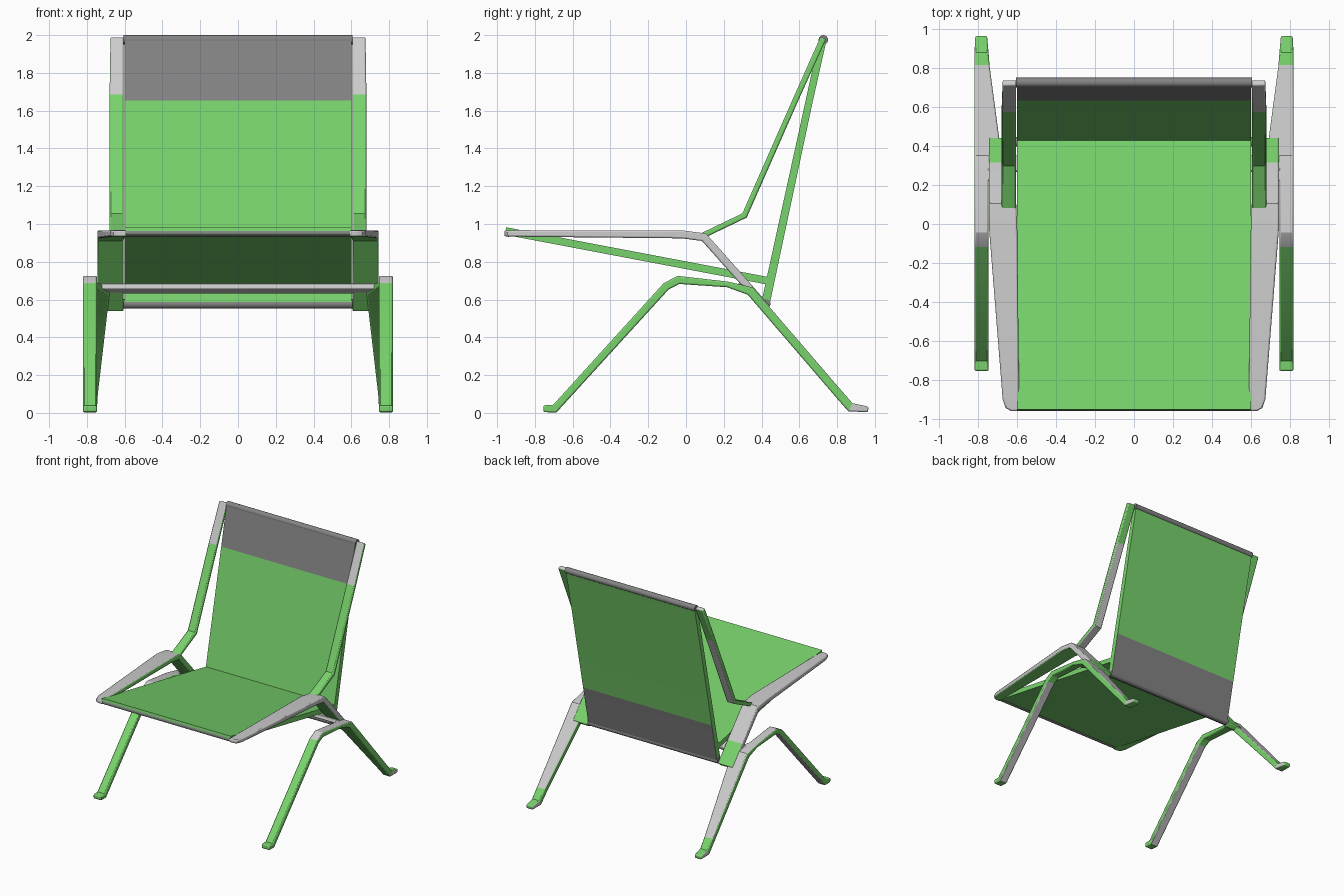
import bpy, bmesh, math
from mathutils import Vector

if "Cube" in bpy.data.objects:
    bpy.data.objects.remove(bpy.data.objects["Cube"])


def material(name, rgb):
    m = bpy.data.materials.new(name)
    m.diffuse_color = (*rgb, 1)
    m.use_nodes = True
    m.node_tree.nodes["Principled BSDF"].inputs["Base Color"].default_value = m.diffuse_color
    return m


GREEN, GREY, DARK = 0, 1, 2
MATS = [material("green", (0.19, 0.65, 0.15)),
        material("light_grey", (0.8, 0.8, 0.8)),
        material("dark_grey", (0.23, 0.23, 0.23))]
OUTER, UNDER, INNER, TOP = range(4)


def finish(ob, bevel, mirror):
    if mirror:
        ob.modifiers.new("mirror", 'MIRROR')
    if bevel:
        b = ob.modifiers.new("bevel", 'BEVEL')
        b.width, b.segments = bevel, 2
        b.limit_method, b.angle_limit = 'ANGLE', math.radians(50)
    bpy.ops.object.select_all(action='DESELECT')
    ob.select_set(True)
    bpy.context.view_layer.objects.active = ob
    bpy.ops.object.shade_smooth_by_angle(angle=math.radians(30))


def ribbon(name, path, colours=None, base=GREEN, bevel=0.008, mirror=True):
    """Rectangular bar along side-view points (y, z, x_inner, x_outer, thickness)."""
    colours = colours or {}
    bm = bmesh.new()
    pts = [Vector(p[:2]) for p in path]
    dirs = [(b - a).normalized() for a, b in zip(pts, pts[1:])]
    rings = []
    for i, (p, (_, _, xi, xo, t)) in enumerate(zip(pts, path)):
        d0, d1 = dirs[max(i - 1, 0)], dirs[min(i, len(dirs) - 1)]
        d = (d0 + d1).normalized()
        n = Vector((-d.y, d.x)) * (t / 2 / max(d.dot(d1), 0.5))
        a, b = p + n, p - n
        rings.append([bm.verts.new((x, q.x, q.y))
                      for x, q in ((xo, a), (xo, b), (xi, b), (xi, a))])
    for s, (r0, r1) in enumerate(zip(rings, rings[1:])):
        for k in range(4):
            f = bm.faces.new((r0[k], r0[(k + 1) % 4], r1[(k + 1) % 4], r1[k]))
            f.material_index = colours.get((s, k), base)
    for s, r in ((0, rings[0]), (len(dirs) - 1, rings[-1])):
        bm.faces.new(r).material_index = colours.get((s, TOP), base)
    bmesh.ops.recalc_face_normals(bm, faces=bm.faces)
    me = bpy.data.meshes.new(name)
    bm.to_mesh(me)
    bm.free()
    for m in MATS:
        me.materials.append(m)
    ob = bpy.data.objects.new(name, me)
    bpy.context.collection.objects.link(ob)
    finish(ob, bevel, mirror)


def rod(name, y, z, r, half):
    bpy.ops.mesh.primitive_cylinder_add(vertices=20, radius=r, depth=2 * half,
                                        location=(0, y, z), rotation=(0, math.pi / 2, 0))
    ob = bpy.context.object
    ob.name = name
    ob.data.materials.append(MATS[DARK])
    finish(ob, 0, False)


# legs: front foot, hump, wide hip tapering to the rear foot
ribbon("legs", [
    (-0.755, 0.022, 0.747, 0.82, 0.036), (-0.695, 0.022, 0.747, 0.82, 0.04),
    (-0.105, 0.67, 0.747, 0.82, 0.042), (-0.04, 0.704, 0.747, 0.82, 0.042),
    (0.22, 0.68, 0.747, 0.82, 0.03), (0.34, 0.645, 0.68, 0.82, 0.045),
    (0.80, 0.11, 0.742, 0.82, 0.045), (0.87, 0.03, 0.747, 0.82, 0.045),
    (0.965, 0.018, 0.755, 0.815, 0.03)],
    {(1, UNDER): GREY, (2, TOP): GREY, (3, TOP): GREY, (4, TOP): GREY,
     (5, TOP): GREY, (7, OUTER): GREY, (7, INNER): GREY})

# seat rails: rounded front corner, flare, then drop to the hip
grey_rail = {(s, k): GREY for s in range(6) for k in (TOP, OUTER)}
ribbon("seat_rails", [
    (-0.962, 0.95, 0.59, 0.63, 0.03), (-0.945, 0.95, 0.59, 0.66, 0.032),
    (-0.90, 0.95, 0.59, 0.675, 0.034), (-0.02, 0.945, 0.60, 0.745, 0.042),
    (0.095, 0.93, 0.605, 0.745, 0.042), (0.30, 0.70, 0.605, 0.745, 0.042),
    (0.43, 0.55, 0.605, 0.745, 0.042)],
    {key: m for key, m in grey_rail.items() if key != (5, TOP)})

# back uprights
ribbon("back_uprights", [
    (0.07, 0.93, 0.605, 0.68, 0.03), (0.31, 1.045, 0.605, 0.68, 0.03),
    (0.59, 1.68, 0.605, 0.68, 0.03), (0.727, 1.985, 0.605, 0.675, 0.032)],
    {(2, TOP): GREY, (0, UNDER): GREY, (1, UNDER): GREY})

# seat and back panels
ribbon("seat", [(-0.956, 0.963, -0.6, 0.6, 0.04), (0.43, 0.70, -0.6, 0.6, 0.04)],
       bevel=0, mirror=False)
ribbon("back_panel", [
    (0.42, 0.575, -0.6, 0.6, 0.045), (0.492, 0.91, -0.6, 0.6, 0.043),
    (0.652, 1.65, -0.6, 0.6, 0.038), (0.725, 1.98, -0.6, 0.6, 0.04)],
    {(2, TOP): DARK, (0, UNDER): DARK}, bevel=0, mirror=False)

# cross bars
rod("top_bar", 0.727, 1.975, 0.025, 0.605)
rod("bottom_bar", 0.422, 0.577, 0.025, 0.605)
rod("seat_front_bar", -0.94, 0.952, 0.02, 0.6)
ribbon("under_seat_bar", [(0.27, 0.672, -0.75, 0.75, 0.03), (0.35, 0.645, -0.75, 0.75, 0.03)],
       base=GREY, bevel=0.005, mirror=False)
